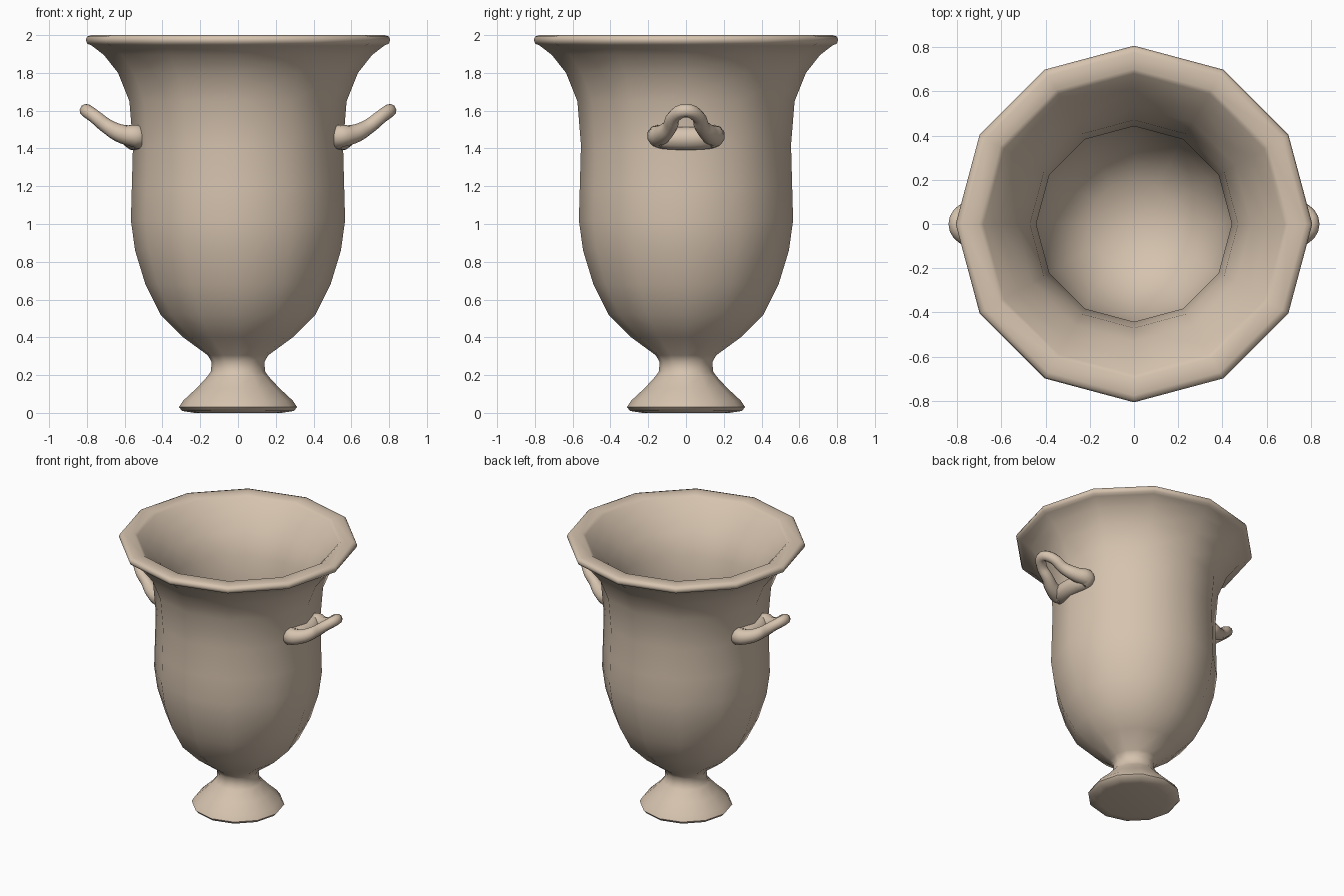
import bpy, bmesh, math
from mathutils import Vector

cube = bpy.data.objects.get("Cube")
if cube:
    bpy.data.objects.remove(cube, do_unlink=True)

SIDES = 12

# Single clay colour
clay = bpy.data.materials.new("warm clay")
clay.use_nodes = True
colour = (0.67, 0.545, 0.425, 1)
clay.diffuse_color = colour
clay.node_tree.nodes["Principled BSDF"].inputs["Base Color"].default_value = colour


def smooth(obj, degrees):
    bpy.ops.object.select_all(action="DESELECT")
    obj.select_set(True)
    bpy.context.view_layer.objects.active = obj
    bpy.ops.object.shade_smooth_by_angle(angle=math.radians(degrees))


def add_object(name, bm, degrees):
    bmesh.ops.recalc_face_normals(bm, faces=bm.faces)
    mesh = bpy.data.meshes.new(name)
    bm.to_mesh(mesh)
    bm.free()
    mesh.materials.append(clay)
    obj = bpy.data.objects.new(name, mesh)
    bpy.context.collection.objects.link(obj)
    smooth(obj, degrees)
    return obj


def lathe(name, profile):
    bm = bmesh.new()
    verts = [bm.verts.new((r, 0, z)) for r, z in profile]
    edges = [bm.edges.new(pair) for pair in zip(verts, verts[1:])]
    bmesh.ops.spin(bm, geom=verts + edges, cent=(0, 0, 0), axis=(0, 0, 1),
                   angle=math.tau, steps=SIDES, use_merge=True)
    bmesh.ops.remove_doubles(bm, verts=bm.verts, dist=0.0005)
    return add_object(name, bm, 60)


# Foot, stem, bowl, flared lip and hollow inside as one turned profile
foot = [(0, 0), (0.23, 0), (0.295, 0.01), (0.313, 0.03), (0.29, 0.065),
        (0.22, 0.13), (0.16, 0.195), (0.143, 0.22), (0.14, 0.27), (0.16, 0.305)]
bowl = [(0.29, 0.4), (0.41, 0.52), (0.49, 0.68), (0.545, 0.86), (0.567, 1.02),
        (0.562, 1.2), (0.556, 1.42), (0.575, 1.65), (0.635, 1.8), (0.71, 1.895)]
lip = [(0.775, 1.945), (0.798, 1.955), (0.806, 1.975), (0.798, 1.993),
       (0.775, 2), (0.7, 2), (0.68, 1.985)]
inside = [(0.61, 1.9), (0.53, 1.8), (0.47, 1.65), (0.442, 1.42), (0.458, 1.2),
          (0.46, 1.02), (0.445, 0.88), (0.4, 0.72), (0.32, 0.58), (0.2, 0.48), (0, 0.44)]
lathe("urn_body", foot + bowl + lip + inside)

# Handle: closed loop that is thick along the wall and narrows to a raised tip
HALF_LOOP = [(0.545, 0.07, 1.455, 0.064), (0.53, 0.14, 1.463, 0.062),
             (0.61, 0.125, 1.475, 0.05), (0.69, 0.085, 1.515, 0.04),
             (0.76, 0.063, 1.57, 0.036), (0.803, 0, 1.6, 0.036)]


def handle(name, side):
    mirrored = [(x, -y, z, r) for x, y, z, r in HALF_LOOP[-2::-1]]
    points = HALF_LOOP + mirrored
    curve = bpy.data.curves.new(name, "CURVE")
    curve.dimensions = "3D"
    curve.bevel_depth = 1
    curve.bevel_resolution = 3
    curve.resolution_u = 4
    spline = curve.splines.new("BEZIER")
    spline.bezier_points.add(len(points) - 1)
    spline.use_cyclic_u = True
    for bp, (x, y, z, r) in zip(spline.bezier_points, points):
        bp.co = Vector((side * x, side * y, z))
        bp.radius = r
        bp.handle_left_type = bp.handle_right_type = "AUTO"
    curve.materials.append(clay)
    obj = bpy.data.objects.new(name, curve)
    bpy.context.collection.objects.link(obj)
    bpy.ops.object.select_all(action="DESELECT")
    obj.select_set(True)
    bpy.context.view_layer.objects.active = obj
    bpy.ops.object.convert(target="MESH")
    smooth(bpy.context.view_layer.objects.active, 80)


handle("left_handle", 1)
handle("right_handle", -1)
